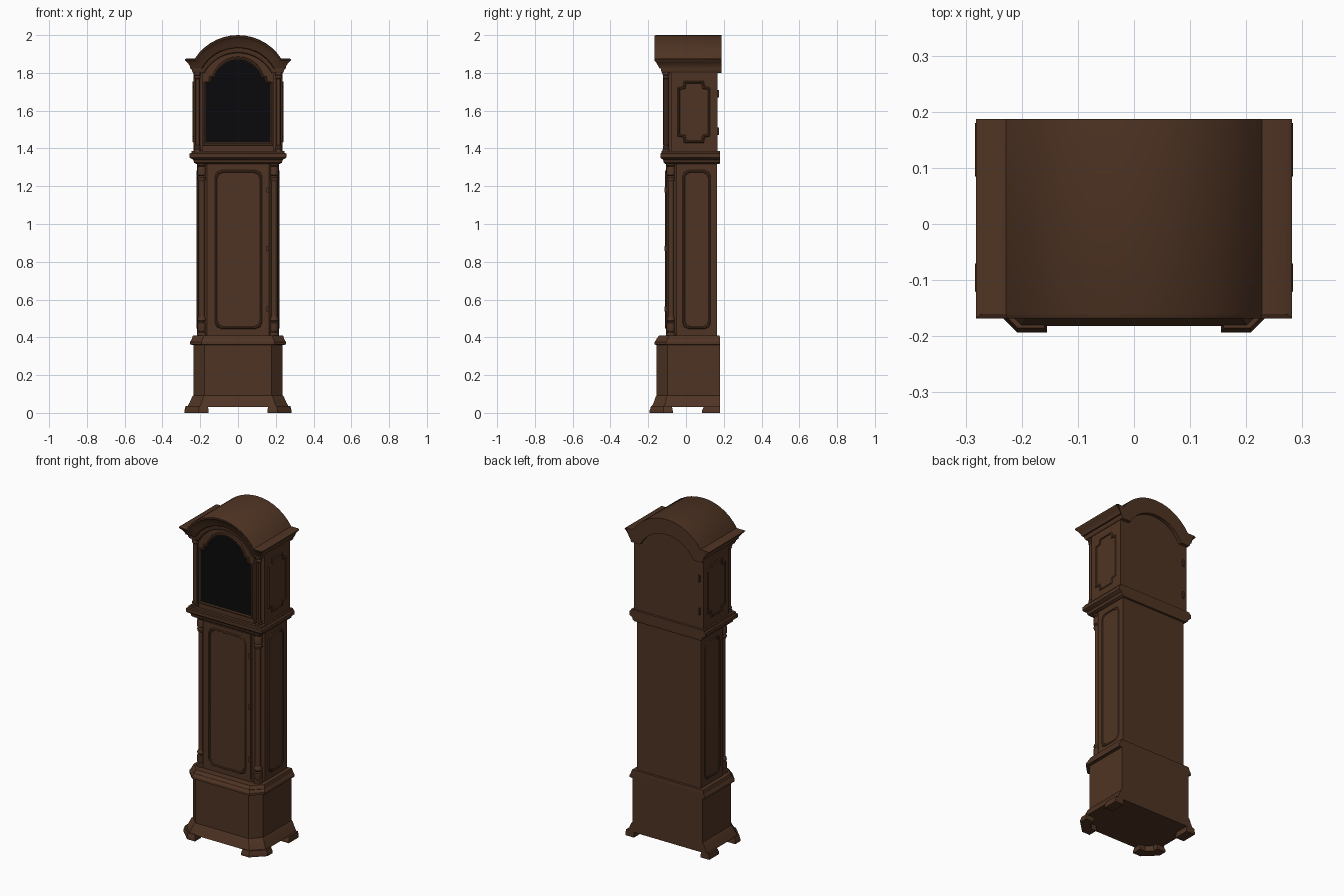
import bpy, bmesh, math

if "Cube" in bpy.data.objects:
    bpy.data.objects.remove(bpy.data.objects["Cube"])

def material(name, rgb):
    m = bpy.data.materials.new(name)
    m.diffuse_color = (*rgb, 1)
    m.use_nodes = True
    m.node_tree.nodes["Principled BSDF"].inputs["Base Color"].default_value = m.diffuse_color
    return m

WOOD = material("dark_wood", (0.078, 0.034, 0.017))
GLASS = material("black_glass", (0.003, 0.003, 0.0035))

def loft(name, rings, mat=WOOD, closed=True, cap0=True, cap1=True, mirror=False):
    """Skin a list of equally long point rings."""
    bm = bmesh.new()
    vs = [[bm.verts.new(p) for p in r] for r in rings]
    n = len(rings[0])
    for a, b in zip(vs, vs[1:]):
        for i in range(n if closed else n - 1):
            j = (i + 1) % n
            bm.faces.new((a[i], a[j], b[j], b[i]))
    if cap0:
        bm.faces.new(vs[0][::-1])
    if cap1:
        bm.faces.new(vs[-1])
    bmesh.ops.remove_doubles(bm, verts=bm.verts, dist=1e-5)
    bmesh.ops.recalc_face_normals(bm, faces=bm.faces)
    me = bpy.data.meshes.new(name)
    bm.to_mesh(me)
    bm.free()
    me.materials.append(mat)
    ob = bpy.data.objects.new(name, me)
    bpy.context.collection.objects.link(ob)
    if mirror:
        ob.modifiers.new("mirror", 'MIRROR')
    bpy.context.view_layer.objects.active = ob
    ob.select_set(True)
    bpy.ops.object.shade_smooth_by_angle(angle=math.radians(30))
    ob.select_set(False)
    return ob

def plan(z, w, yf, yb, c):
    """Case outline with chamfered front corners."""
    return [(-w, yb, z), (-w, yf + c, z), (-w + c, yf, z),
            (w - c, yf, z), (w, yf + c, z), (w, yb, z)]

def case(name, rows):
    return loft(name, [plan(*r) for r in rows])

def box(name, x0, x1, y0, y1, z0, z1, mirror=False):
    return loft(name, [[(x0, y0, z), (x1, y0, z), (x1, y1, z), (x0, y1, z)] for z in (z0, z1)], mirror=mirror)

def column(name, x, y, profile, n=14):
    return loft(name, [[(x + r * math.cos(2 * math.pi * i / n), y + r * math.sin(2 * math.pi * i / n), z)
                        for i in range(n)] for z, r in profile], mirror=True)

def panel(name, u0, u1, v0, v1, c, place, notch=False, mirror=False):
    """Beaded panel frame; place maps (u, v, depth) to space."""
    rings = []
    for d, h in ((0, 0), (0.004, 0.005), (0.009, 0.005), (0.012, 0.001)):
        a, b, e, f = u0 + d, u1 - d, v0 + d, v1 - d
        pts = []
        for x, y, sx, sy, flip in ((a, e, 1, 1, 0), (b, e, -1, 1, 1), (b, f, -1, -1, 0), (a, f, 1, -1, 1)):
            k = 0.85 if notch else 0.3
            cor = [(x, y + sy * c), (x + sx * c * k, y + sy * c * k), (x + sx * c, y)]
            pts += cor[::-1] if flip else cor
        rings.append([place(p, q, h) for p, q in pts])
    return loft(name, rings, cap0=False, mirror=mirror)

# feet
front = [(.155, -.193), (.208, -.193), (.283, -.12), (.283, -.07), (.225, -.07), (.225, -.1), (.19, -.135), (.155, -.135)]
back = [(.283, .085), (.283, .18), (.225, .18), (.225, .085)]
for nm, poly in (("front_feet", front), ("back_feet", back)):
    cx, cy = (.2, -.115) if nm == "front_feet" else (.235, .18)
    rings = []
    for z, s in ((0, 1), (.013, 1), (.022, .95), (.036, .9)):
        rings.append([(cx + (x - cx) * s, cy + (y - cy) * s, z) for x, y in poly])
    loft(nm, rings, mirror=True)

# lower case: flared skirt, box and moulding
case("skirt", [(.032, .268, -.182, .18, .066), (.045, .262, -.176, .18, .064), (.055, .256, -.171, .18, .062),
               (.085, .243, -.161, .18, .059), (.092, .236, -.155, .18, .058)])
case("base_box", [(.09, .236, -.155, .18, .058), (.365, .236, -.155, .18, .058)])
case("base_moulding", [(.36, .242, -.158, .18, .058), (.362, .254, -.166, .18, .06), (.375, .254, -.166, .18, .06),
                       (.39, .245, -.156, .18, .058), (.392, .245, -.156, .18, .058),
                       (.41, .238, -.142, .178, .056), (.411, .21, -.1, .165, .05)])

# trunk with door, panels and corner columns
case("trunk", [(.405, .216, -.101, .165, .052), (1.335, .216, -.101, .165, .052)])
box("trunk_door", -.157, .157, -.106, -.095, .425, 1.31)
panel("trunk_door_panel", -.123, .128, .445, 1.285, .034, lambda u, v, h: (u, -.106 - h, v))
panel("trunk_side_panels", -.018, .13, .445, 1.285, .03, lambda u, v, h: (.216 + h, u, v), mirror=True)
low = [(.41, .027), (.425, .027), (.43, .02), (.44, .024), (.475, .024), (.48, .018), (.49, .024), (.5, .023), (.51, .017)]
column("trunk_columns", .191, -.079, low + [(1.735 - z, r) for z, r in reversed(low)])
for i, z in enumerate((.55, .87, 1.18)):
    box(f"door_hinge_{i}", .152, .164, -.114, -.1, z - .014, z + .014)

# waist moulding
case("waist_moulding", [(1.318, .222, -.11, .178, .002), (1.325, .233, -.118, .18, .002), (1.34, .237, -.121, .18, .002),
                        (1.347, .25, -.132, .18, .002), (1.352, .256, -.136, .18, .002), (1.372, .256, -.136, .18, .002),
                        (1.376, .247, -.13, .18, .002), (1.386, .245, -.129, .18, .002)])

# arched outlines for hood and roof
def arch(w, z0, a, h, n=14):
    r = (a * a + h * h) / (2 * h)
    t = math.asin(min(1, a / r))
    pts = [(-w, z0)]
    for i in range(n + 1):
        q = -t + 2 * t * i / n
        pts.append((r * math.sin(q), z0 + h - r + r * math.cos(q)))
    return pts + [(w, z0)]

def slab(name, w, z0, z1, a, h, y0, y1):
    o = [(-w, z0)] + arch(w, z1, a, h) + [(w, z0)]
    return loft(name, [[(x, y, z) for x, z in o] for y in (y0, y1)])

# hood body
slab("hood_body", .235, 1.38, 1.805, .2, .11, -.08, .166)
slab("hood_front", .187, 1.38, 1.805, .18, .11, -.112, -.07)
panel("hood_side_panels", -.045, .128, 1.43, 1.757, .034, lambda u, v, h: (.235 + h, u, v), notch=True, mirror=True)
end = [(1.384, .019), (1.396, .019), (1.4, .014), (1.406, .017), (1.412, .017), (1.418, .0125)]
column("hood_columns", .215, -.106, end + [(3.186 - z, r) for z, r in reversed(end)], 12)
for i, z in enumerate((1.49, 1.69)):
    box(f"back_hinge_{i}", -.214, -.204, .16, .174, z - .02, z + .02)

# arched glass with moulded rim
win = [(-.172, 1.43)] + [(-.172, 1.745), (-.145, 1.75)] + arch(.14, 1.775, .125, .098, 10) + [(.145, 1.75), (.172, 1.745), (.172, 1.43)]
loft("dial_glass", [[(x, y, z) for x, z in win] for y in (-.116, -.11)], GLASS)
rim = []
for d, y in ((.014, -.111), (.012, -.122), (.005, -.123), (-.001, -.119), (-.001, -.112)):
    sx, sz = 1 + d / .172, 1 + d / .22
    rim.append([(x * sx, y, 1.65 + (z - 1.65) * sz) for x, z in win])
loft("glass_rim", rim, cap0=False, cap1=False)

# cornice and barrel roof in one skin
YB = .187
rows = [(.18, -.07, 1.80, .172, .098), (.238, -.127, 1.80, .18, .108), (.244, -.132, 1.812, .186, .108),
        (.245, -.133, 1.822, .19, .11), (.253, -.141, 1.824, .193, .113), (.256, -.148, 1.838, .2, .115),
        (.268, -.158, 1.855, .212, .12), (.28, -.168, 1.866, .222, .122), (.282, -.168, 1.872, .226, .124),
        (.272, -.16, 1.877, .228, .123)]
rings = []
for w, yf, z0, a, h in rows:
    p = [(x, yf, z) for x, z in arch(w, z0, a, h)]
    rings.append([(-w, YB, z0)] + p + [(w, YB, z0)])
for k, y in ((-1, YB), (1, YB), (1, .16)):
    w, _, z0, a, h = rows[k]
    p = [(x, y, z) for x, z in arch(w, z0, a, h)]
    rings.append([p[0]] + p + [p[-1]])
loft("cornice_and_roof", rings, closed=False, cap0=False, cap1=False)
